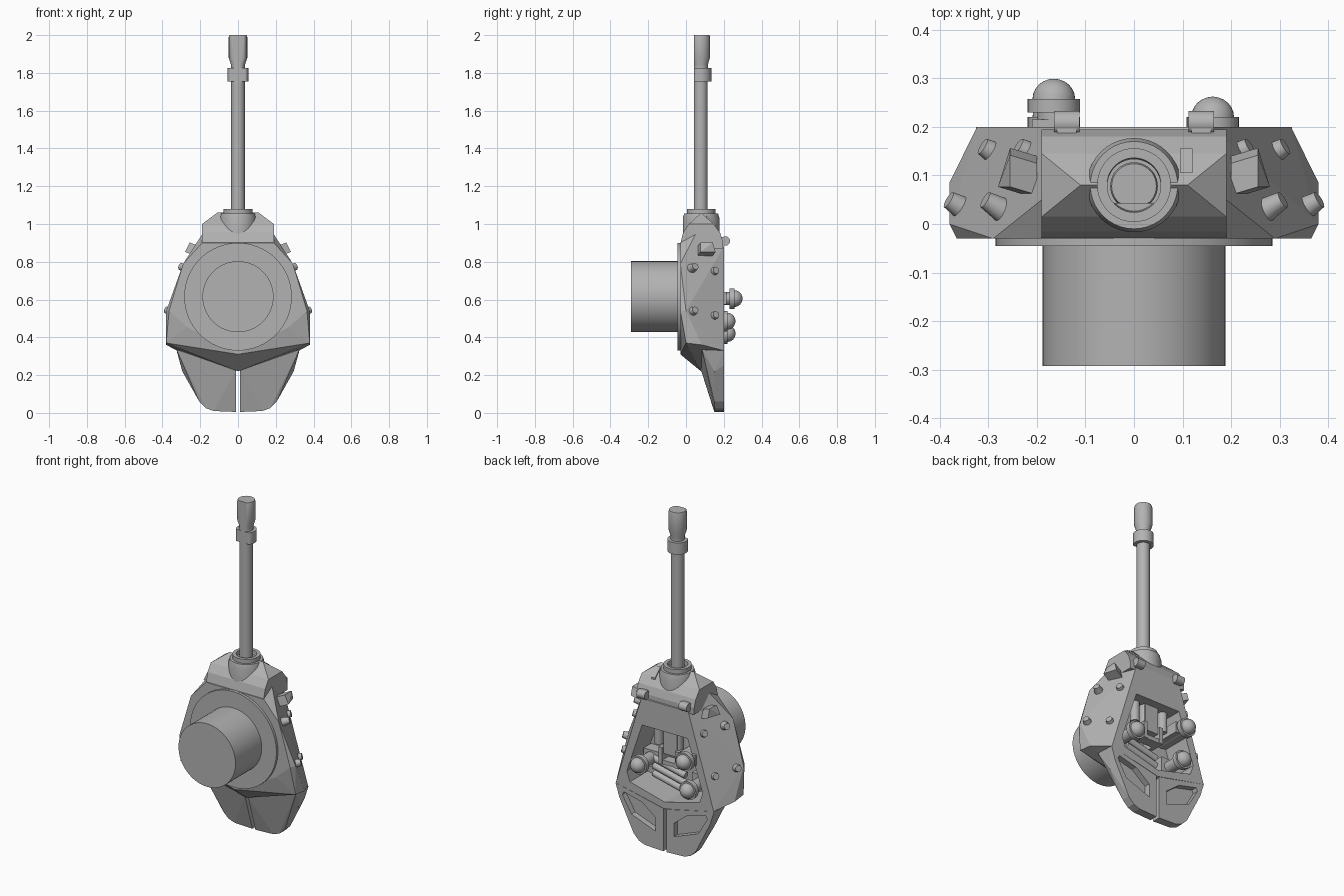
import bpy, bmesh, math
from mathutils import Vector

if "Cube" in bpy.data.objects:
    bpy.data.objects.remove(bpy.data.objects["Cube"])

grey = bpy.data.materials.new("plain grey")
grey.use_nodes = True
grey.diffuse_color = (0.45, 0.45, 0.45, 1)
grey.node_tree.nodes["Principled BSDF"].inputs["Base Color"].default_value = (0.45, 0.45, 0.45, 1)


def finish(bm, name, smooth=False):
    bmesh.ops.recalc_face_normals(bm, faces=bm.faces)
    mesh = bpy.data.meshes.new(name)
    bm.to_mesh(mesh)
    bm.free()
    mesh.materials.append(grey)
    ob = bpy.data.objects.new(name, mesh)
    bpy.context.collection.objects.link(ob)
    if smooth:
        bpy.ops.object.select_all(action='DESELECT')
        ob.select_set(True)
        bpy.context.view_layer.objects.active = ob
        bpy.ops.object.shade_smooth_by_angle(angle=math.radians(35))
    return ob


def hull(name, points, mirror=False):
    """Convex solid through the points, optionally mirrored across x."""
    bm = bmesh.new()
    pts = set(points) | ({(-x, y, z) for x, y, z in points} if mirror else set())
    for p in sorted(pts):
        bm.verts.new(p)
    res = bmesh.ops.convex_hull(bm, input=bm.verts[:])
    bmesh.ops.delete(bm, geom=[v for v in res["geom_interior"] if isinstance(v, bmesh.types.BMVert)], context='VERTS')
    bmesh.ops.dissolve_limit(bm, angle_limit=0.02, verts=bm.verts[:], edges=bm.edges[:])
    return finish(bm, name)


def prism(name, outline, y0, y1):
    return hull(name, [(x, y, z) for x, z in outline for y in (y0, y1)])


def box(name, lo, hi):
    return hull(name, [(x, y, z) for x in (lo[0], hi[0]) for y in (lo[1], hi[1]) for z in (lo[2], hi[2])])


def lathe(name, start, axis, profile, segs=32, flat_y=None):
    """Turned part: profile of (distance along axis, radius); flat_y shaves one side."""
    bm = bmesh.new()
    turn = Vector(axis).to_track_quat('Z', 'Y')
    rings = []
    for d, r in profile:
        rings.append([bm.verts.new(Vector(start) + turn @ Vector(
            (r * math.cos(2 * math.pi * i / segs), r * math.sin(2 * math.pi * i / segs), d)))
            for i in range(segs)])
    for a, b in zip(rings, rings[1:]):
        for i in range(segs):
            j = (i + 1) % segs
            bm.faces.new((a[i], a[j], b[j], b[i]))
    bm.faces.new(rings[0])
    bm.faces.new(rings[-1])
    if flat_y is not None:
        for v in bm.verts:
            v.co.y = max(v.co.y, flat_y)
    return finish(bm, name, True)


def rod(name, a, b, r0, r1=None, segs=24):
    d = Vector(b) - Vector(a)
    return lathe(name, a, d, [(0, r0), (d.length, r1 or r0)], segs)


def cut(target, cutter):
    cutter.hide_render = True
    mod = target.modifiers.new("cut", 'BOOLEAN')
    mod.operation, mod.solver, mod.object = 'DIFFERENCE', 'EXACT', cutter
    bpy.context.view_layer.objects.active = target
    bpy.ops.object.modifier_apply(modifier="cut")
    bpy.data.objects.remove(cutter)


# Faceted armoured shell with an open crew compartment
shell = hull("turret_shell", [
    (.19, -.03, .9), (.29, -.03, .79), (.365, -.03, .54), (.27, -.03, .455), (0, -.03, .31),
    (.38, 0, .54), (.38, 0, .37), (.38, .085, .36), (0, .08, .22), (.19, .05, .945),
    (.323, .2, .33), (.155, .2, .88), (0, .2, .26)], True)
cut(shell, prism("opening_cutter", [(-.15, .72), (.15, .72), (.25, .42), (.23, .36), (0, .3),
                                    (-.23, .36), (-.25, .42)], .03, .3))

# Turret ring and basket
rod("turret_ring", (0, -.045, .615), (0, -.02, .615), .285, segs=64)
rod("turret_basket", (0, -.292, .615), (0, -.02, .615), .188, segs=64)

# Ridged mantlet
hull("mantlet", [(.19, -.028, .87), (.19, -.028, .905), (.19, -.015, .955), (.19, .015, 1.0),
                 (.11, .08, 1.06), (.19, .145, 1.0), (.19, .18, .955), (.19, .195, .91), (.19, .195, .87)], True)
box("mantlet_lip", (-.155, -.028, .875), (.155, .0, .9))
hull("sight_slot", [(x, y, z) for x in (.095, .12) for y, z in
                    ((.105, 1.03), (.155, .985), (.155, .998), (.105, 1.046))])

# Gun: flange, collar, barrel and muzzle with a shaved underside
lathe("gun_flange", (0, .08, .93), (0, 0, 1), [(0, .097), (.1, .097), (.125, .09)], 40)
lathe("gun_collar", (0, .08, .93), (0, 0, 1), [(0, .076), (.15, .076), (.15, .056), (.09, .05)], 40)
lathe("gun_barrel", (0, .078, .95), (0, 0, 1), [
    (0, .036), (.805, .036), (.805, .056), (.875, .056), (.875, .038), (.895, .038),
    (.93, .049), (1.04, .049), (1.05, .046)], 40, .042)

# Rear bustle bins, each with a sunken tray
rim = [(.01, .005), (.13, .01), (.17, .025), (.205, .06)]
tray = [(.06, .11), (.06, .19), (.15, .26), (.27, .29), (.28, .27), (.22, .17)]
for side, s in (("left", 1), ("right", -1)):
    pts = [(x, y, z) for x, z in rim for y in (.15, .2)]
    pts += [(.01, .15, .12), (.295, .15, .22), (.325, .2, .33), (.3, .2, .25), (.01, .2, .26),
            (.01, .08, .225), (.325, .085, .335)]
    bin_part = hull(side + "_bustle_bin", [(s * x, y, z) for x, y, z in pts])
    cut(bin_part, prism("tray_cutter", [(s * x, z) for x, z in tray], .165, .3))

    # Side bolts, standing off the sloping plate
    out = Vector((s * .82, .49, .27)).normalized()
    for i, (x, y, z) in enumerate([(.365, .04, .54), (.29, .04, .77), (.295, .15, .515), (.222, .15, .75)]):
        p = Vector((s * x, y, z))
        rod(f"{side}_bolt_{i + 1}", p - out * .025, p + out * .02, .026, .018, 16)

    # Front corner block, and hinge on the roof edge
    hull(side + "_corner_block", [(s * (x + w), y + .3 * w, z + .4 * w) for w in (0, .055) for x, y, z in (
        (.2, .06, .88), (.2, .125, .88), (.225, .06, .83), (.2, .14, .83))])
    rod(side + "_hinge_pin", (s * .112, .208, .91), (s * .165, .208, .91), .025)
    box(side + "_hinge_arm", (min(s * .118, s * .158), .16, .885), (max(s * .118, s * .158), .208, .932))


# Domed periscopes on stems
def periscope(name, x, z, base):
    dome = [(base + .022 + .042 * math.sin(a), .044 * math.cos(a)) for a in
            (math.radians(d) for d in (0, 15, 30, 45, 60, 75, 87))]
    lathe(name, (x, 0, z), (0, 1, 0), [(.03, .034), (base - .005, .034), (base - .005, .054),
                                       (base + .022, .054)] + dome)


periscope("commander_periscope", -.165, .605, .235)
periscope("left_periscope", .162, .485, .198)
periscope("right_periscope", -.165, .42, .198)
box("commander_mount", (-.21, .03, .575), (-.115, .215, .64))

# Compartment fittings: breech, guard, stowed cylinders and ready rounds
box("gun_breech", (-.045, .03, .56), (.045, .15, .73))
for s in (-1, 1):
    box("breech_guard", (s * .055 - .012, .03, .5), (s * .055 + .012, .165, .6))
box("breech_crossbar", (-.06, .1, .5), (.06, .16, .525))
for i in range(4):
    x = -.1 + i * .065
    rod(f"stowed_cylinder_{i + 1}", (x, .12, .6), (x, .12, .73), .026)
for i in range(3):
    z = .35 + i * .045
    rod(f"ready_round_{i + 1}", (-.07, .1, z), (.14, .1, z + .05), .02)
box("left_seat", (.11, .03, .43), (.21, .1, .53))
box("right_seat", (-.21, .03, .37), (-.11, .1, .47))
